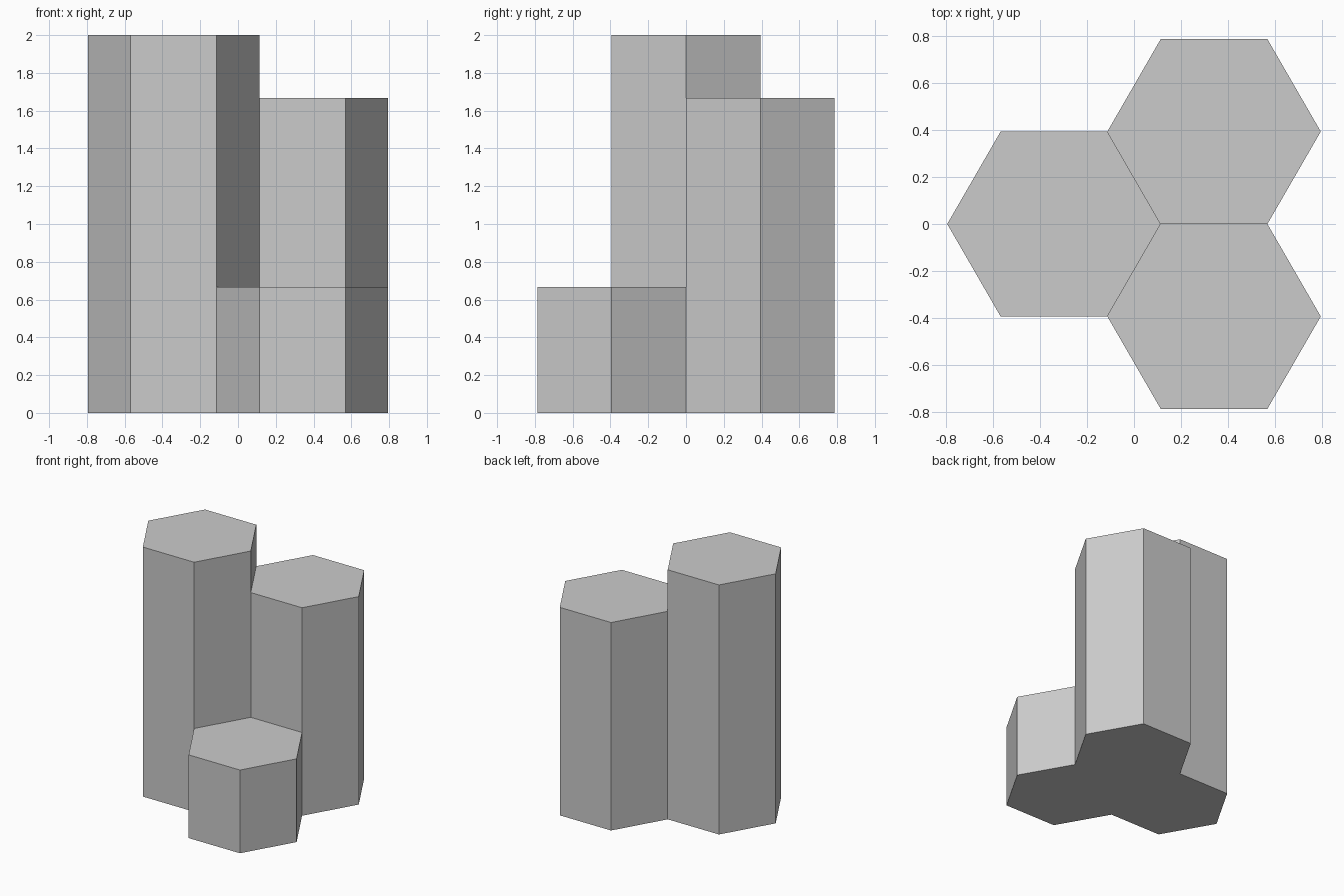
import bpy
import math

cube = bpy.data.objects.get("Cube")
if cube:
    bpy.data.objects.remove(cube, do_unlink=True)

# Plain stone grey
stone = bpy.data.materials.new("stone_grey")
grey = (0.6, 0.6, 0.6, 1.0)
stone.use_nodes = True
stone.diffuse_color = grey
stone.node_tree.nodes["Principled BSDF"].inputs["Base Color"].default_value = grey

RADIUS = 0.4545
APOTHEM = RADIUS * math.cos(math.pi / 6)
OFFSET = RADIUS * 0.75


def hex_column(name, x, y, height):
    """Hexagonal prism standing on the ground, corners pointing along x."""
    bpy.ops.mesh.primitive_cylinder_add(
        vertices=6, radius=RADIUS, depth=height, location=(x, y, height / 2))
    column = bpy.context.object
    column.name = name
    column.rotation_euler.z = math.pi / 6
    column.data.materials.append(stone)


# Three columns sharing side walls in a honeycomb cluster
hex_column("tall_column", -OFFSET, 0, 2.0)
hex_column("medium_column", OFFSET, APOTHEM, 1.667)
hex_column("short_column", OFFSET, -APOTHEM, 0.667)
